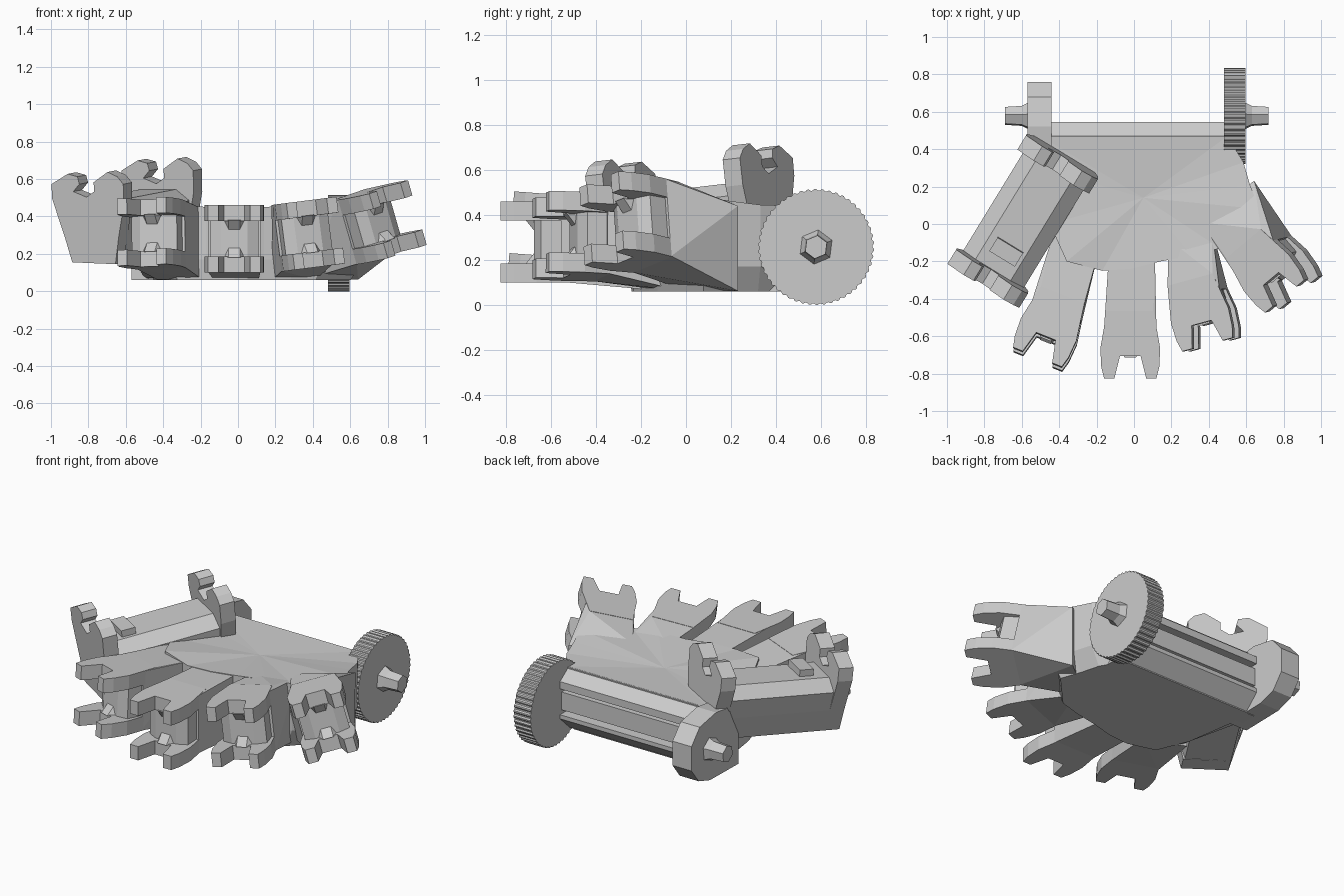
import bpy, bmesh
from math import sin, cos, pi, radians
from mathutils import Matrix, Vector

if "Cube" in bpy.data.objects:
    bpy.data.objects.remove(bpy.data.objects["Cube"])


def finish(name, bm):
    bmesh.ops.recalc_face_normals(bm, faces=bm.faces)
    me = bpy.data.meshes.new(name)
    bm.to_mesh(me)
    bm.free()
    ob = bpy.data.objects.new(name, me)
    bpy.context.collection.objects.link(ob)
    return ob


def loft(name, rings, mat=Matrix(), top_centre=None):
    """Join equal-length rings of 3D points; cap both ends."""
    bm = bmesh.new()
    vs = [[bm.verts.new(mat @ Vector(p)) for p in r] for r in rings]
    n = len(rings[0])
    for a, b in zip(vs, vs[1:]):
        for i in range(n):
            j = (i + 1) % n
            bm.faces.new((a[i], a[j], b[j], b[i]))
    bm.faces.new(vs[0])
    if top_centre:
        c = bm.verts.new(mat @ Vector(top_centre))
        for i in range(n):
            bm.faces.new((vs[-1][i], vs[-1][(i + 1) % n], c))
    else:
        bm.faces.new(vs[-1])
    return finish(name, bm)


def along_x(name, prof, x0, x1):
    return loft(name, [[(x, y, z) for y, z in prof] for x in (x0, x1)])


def along_y(name, prof, y0, y1, mat):
    return loft(name, [[(x, y, z) for x, z in prof] for y in (y0, y1)], mat)


def along_z(name, prof, z0, z1, mat):
    return loft(name, [[(x, y, z) for x, y in prof] for z in (z0, z1)], mat)


def hull(name, pts):
    bm = bmesh.new()
    for p in pts:
        bm.verts.new(p)
    bmesh.ops.convex_hull(bm, input=bm.verts)
    return finish(name, bm)


# Palm slab: chamfered bottom, dished top
outline = [(-.5, .47, .44), (.5, .47, .44), (.585, .33, .445), (.62, .21, .46), (.67, .08, .48),
           (.46, -.13, .46), (.31, -.17, .46), (.14, -.2, .45), (-.02, -.24, .45),
           (-.17, -.25, .45), (-.36, -.2, .47), (-.45, .0, .45), (-.5, .3, .44)]
loft("palm", [[(x * .9, y * .97, .06) for x, y, z in outline],
              [(x, y, .17) for x, y, z in outline],
              outline], top_centre=(.05, .14, .425))

# Rear beam with two slots
AY, AZ = .578, .257
along_x("rear_beam", [(.35, .4), (.46, .44), (.545, .38), (.545, .335), (.46, .335), (.46, .31),
                      (.53, .31), (.53, .2), (.46, .2), (.46, .175), (.545, .175), (.545, .15),
                      (.45, .06), (.35, .06)], -.5, .5)

# Left wrist lug
along_x("wrist_lug", [(.3, .06), (.58, .065), (.69, .1), (.76, .19), (.76, .34),
                      (.68, .43), (.52, .46), (.3, .43)], -.57, -.44)

# Toothed wheel
teeth = 50
wheel = [((.2575 if (i // 2) % 2 else .251), pi * i / (2 * teeth)) for i in range(4 * teeth)]
along_x("wheel", [(AY + r * cos(a), AZ + r * sin(a)) for r, a in wheel], .48, .595)


def circle(r, n, x, turn=0.0):
    return [(x, AY + r * cos(2 * pi * i / n + turn), AZ + r * sin(2 * pi * i / n + turn))
            for i in range(n)]


# Flared hex axle stubs
for side, name, x0, x1 in ((1, "right_axle", .58, .72), (-1, "left_axle", .55, .69)):
    loft(name, [circle(.085, 6, side * x0, .4), circle(.058, 6, side * (x0 + .05), .4),
                circle(.052, 6, side * x1, .4)])

# Finger knuckles: forked plates top and bottom, core block, neck into the palm
half = [(.055, .12), (.085, .0), (.14, .0), (.155, .06), (.16, .16), (.125, .36)]
fork = half + [(-x, y) for x, y in reversed(half)]
fingers = [  # tip, heading, pitch, roll, palm root, root half width
    ("index", (-.515, -.725, .32), -22, -4, 2, (-.31, -.1), .13),
    ("middle", (-.02, -.825, .28), 0, 0, 0, (-.01, -.1), .12),
    ("ring", (.415, -.645, .31), 15, -2, 7, (.3, -.05), .12),
    ("little", (.855, -.375, .385), 38, -7, 15, (.5, .12), .18)]
for name, tip, head, pitch, roll, root, rw in fingers:
    m = (Matrix.Translation(tip) @ Matrix.Rotation(radians(head), 4, 'Z')
         @ Matrix.Rotation(radians(pitch), 4, 'X') @ Matrix.Rotation(radians(-roll), 4, 'Y'))
    along_z(name + "_upper_fork", fork, .095, .18, m)
    along_z(name + "_lower_fork", fork, -.18, -.095, m)
    along_z(name + "_core", [(-.07, .15), (.07, .15), (.13, .18), (.12, .36), (-.12, .36),
                             (-.13, .18)], -.11, .11, m)
    # small pin bosses inside the fork
    for s in (-1, 1):
        hull(name + "_boss", [m @ Vector((x, y, s * z)) for x, y, z in
                              ((-.06, .16, .1), (.06, .16, .1), (-.03, .11, .1), (.03, .11, .1),
                               (-.03, .15, .05), (.03, .15, .05))])
    wx, wy = cos(radians(head)) * rw, sin(radians(head)) * rw
    pts = [Vector((root[0] + s * wx, root[1] + s * wy, z)) for s in (-1, 1) for z in (.062, .44)]
    pts += [m @ Vector((s * w, y, z)) for s in (-1, 1) for z in (-.178, .178)
            for w, y in ((.14, .27), (.125, .36))]
    hull(name + "_neck", pts)

# Thumb base: tilted drum between two hooked brackets
u = Vector((.52, .85, .1)).normalized()
w = Vector((.853, -.522, 0)).normalized()
t = Matrix((w, u, w.cross(u))).transposed().to_4x4()
t.translation = (-.752, -.243, 0)
bracket = [(-.12, .16), (.15, .15), (.18, .3), (.22, .46), (.225, .58), (.19, .62), (.13, .645),
           (.04, .59), (.04, .54), (-.01, .51), (-.09, .54), (-.05, .58), (-.06, .62),
           (-.12, .635), (-.225, .58), (-.225, .5), (-.16, .3)]
along_y("thumb_outer_bracket", bracket, -.045, .045, t)
along_y("thumb_inner_bracket", bracket, .675, .765, t)
along_y("thumb_drum", [(-.12, .16), (.14, .155), (.18, .3), (.19, .42), (.11, .48), (-.11, .48),
                       (-.19, .42), (-.16, .3)], 0, .72, t)
along_y("thumb_tab", [(-.07, .45), (.09, .45), (.09, .52), (-.07, .52)], .125, .21, t)
# Web joining thumb to palm
hull("thumb_web", [(x, y, z) for x, y in ((-.54, .4), (-.3, .35), (-.3, -.1), (-.45, -.12),
                                          (-.53, .15)) for z in (.13, .42)]
     + [(-.5, .35, .07), (-.3, .3, .06), (-.3, -.1, .06), (-.4, -.08, .07)])
